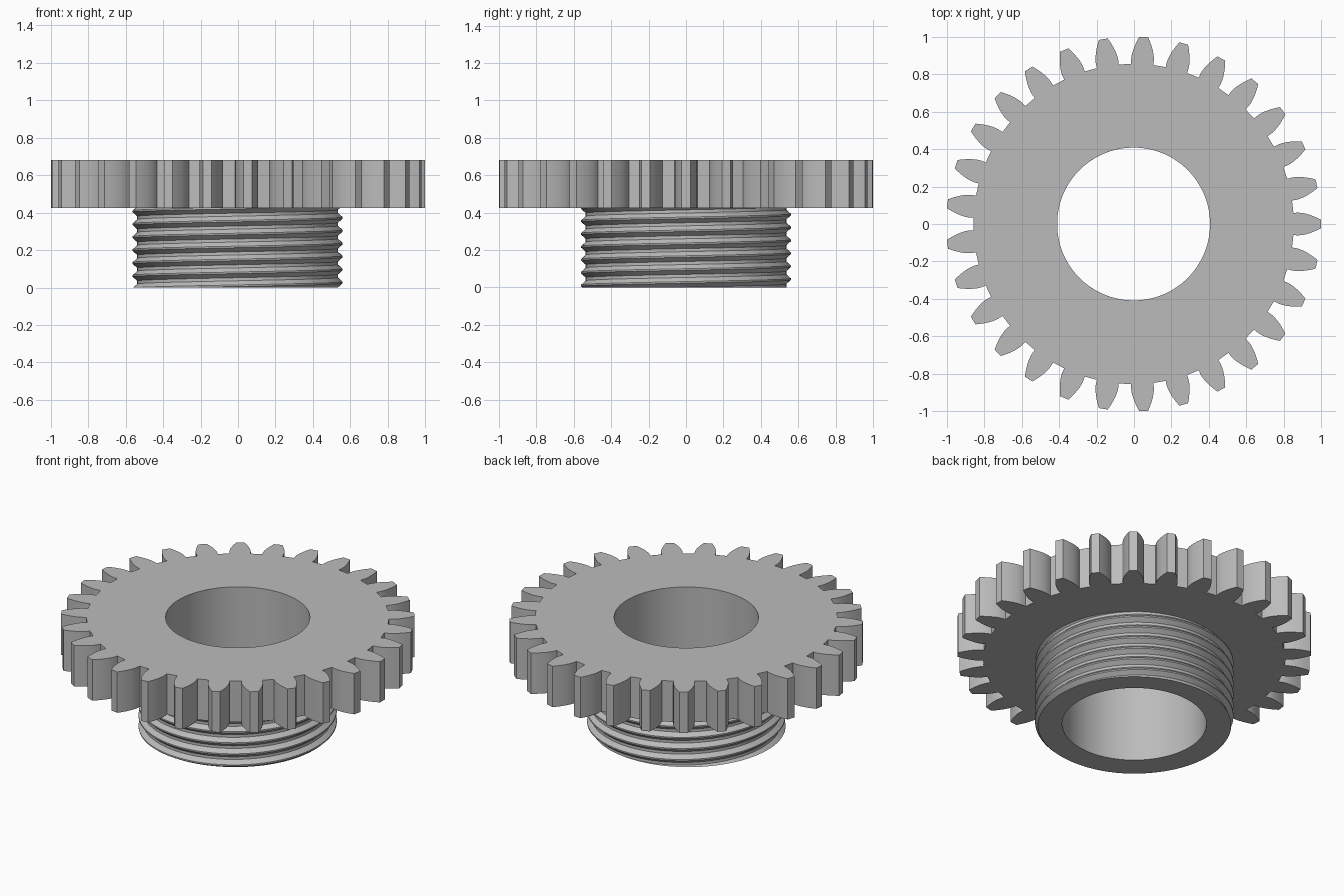
import bpy, bmesh
from math import pi, tau, cos, sin, tan, acos, sqrt, floor, radians

cube = bpy.data.objects.get("Cube")
if cube:
    bpy.data.objects.remove(cube, do_unlink=True)

# Main dimensions
AXIS_X = -0.002
TEETH = 29
TIP_R, ROOT_R = 1.0, 0.855
BORE_R = 0.408
GEAR_Z, TOP_Z = 0.425, 0.68
CREST_R, VALLEY_R = 0.561, 0.536
PITCH, CREST_Z = 0.069, 0.027

grey = bpy.data.materials.new("plain grey")
grey.use_nodes = True
colour = (0.5, 0.5, 0.5, 1)
grey.diffuse_color = colour
grey.node_tree.nodes["Principled BSDF"].inputs["Base Color"].default_value = colour


def polar(r, a, z):
    return (AXIS_X + r * cos(a), r * sin(a), z)


def bridge(bm, lower, upper):
    """Quads between two vertex rows of equal length."""
    for i in range(len(lower) - 1):
        bm.faces.new((lower[i], lower[i + 1], upper[i + 1], upper[i]))


def finish(bm, name):
    bmesh.ops.remove_doubles(bm, verts=bm.verts, dist=0.00005)
    bmesh.ops.recalc_face_normals(bm, faces=bm.faces)
    mesh = bpy.data.meshes.new(name)
    bm.to_mesh(mesh)
    bm.free()
    mesh.materials.append(grey)
    obj = bpy.data.objects.new(name, mesh)
    bpy.context.collection.objects.link(obj)
    bpy.ops.object.select_all(action='DESELECT')
    bpy.context.view_layer.objects.active = obj
    obj.select_set(True)
    bpy.ops.object.shade_smooth_by_angle(angle=radians(25))
    return obj


# Involute half tooth, from root to tip, as (radius, half angle)
module = 2 * TIP_R / (TEETH + 2)
pitch_r = module * TEETH / 2
pressure = radians(20)
base_r = pitch_r * cos(pressure)
base_half = pi / (2 * TEETH) + tan(pressure) - pressure
flank = [(ROOT_R, base_half)]
STEPS = 6
for i in range(STEPS + 1):
    r = base_r + (TIP_R - base_r) * i / STEPS
    a = acos(min(1, base_r / r))
    flank.append((r, base_half - (tan(a) - a)))

outline = []
for t in range(TEETH):
    mid = tau * t / TEETH
    outline += [(r, mid - h) for r, h in flank]
    outline += [(r, mid + h) for r, h in reversed(flank)]
outline.append((outline[0][0], outline[0][1] + tau))

# Gear wheel: top face, toothed rim and underside
bm = bmesh.new()
rings = [[bm.verts.new(polar(BORE_R, a, TOP_Z)) for r, a in outline],
         [bm.verts.new(polar(r, a, TOP_Z)) for r, a in outline],
         [bm.verts.new(polar(r, a, GEAR_Z)) for r, a in outline],
         [bm.verts.new(polar(VALLEY_R - 0.01, a, GEAR_Z)) for r, a in outline]]
for upper, lower in zip(rings, rings[1:]):
    bridge(bm, lower, upper)
finish(bm, "gear_wheel")

# Thread profile over one turn: crest flat, flank, valley flat, flank
KEYS = [(-0.06, CREST_R), (0.06, CREST_R), (0.38, VALLEY_R), (0.62, VALLEY_R), (0.94, CREST_R)]


def thread_radius(z, a):
    u = (z - CREST_Z) / PITCH - a / tau
    u = (u + 0.06) - floor(u + 0.06) - 0.06
    for (u0, r0), (u1, r1) in zip(KEYS, KEYS[1:]):
        if u <= u1:
            return r0 + (r1 - r0) * (u - u0) / (u1 - u0)
    return CREST_R


# Threaded hub: helical outside, flat bottom ring and through bore
bm = bmesh.new()
COLUMNS = 144
angles = [tau * i / COLUMNS for i in range(COLUMNS + 1)]
rows = []
for turn in range(-3, 8):
    for u, _ in KEYS[:-1]:
        row = []
        for a in angles:
            z = CREST_Z + PITCH * (turn + u + a / tau)
            z = max(0, min(GEAR_Z, z))
            row.append(bm.verts.new(polar(thread_radius(z, a), a, z)))
        rows.append(row)
for lower, upper in zip(rows, rows[1:]):
    bridge(bm, lower, upper)
bore_low = [bm.verts.new(polar(BORE_R, a, 0)) for a in angles]
bore_top = [bm.verts.new(polar(BORE_R, a, TOP_Z)) for a in angles]
bridge(bm, bore_low, rows[0])
bridge(bm, bore_top, bore_low)
finish(bm, "threaded_hub")
